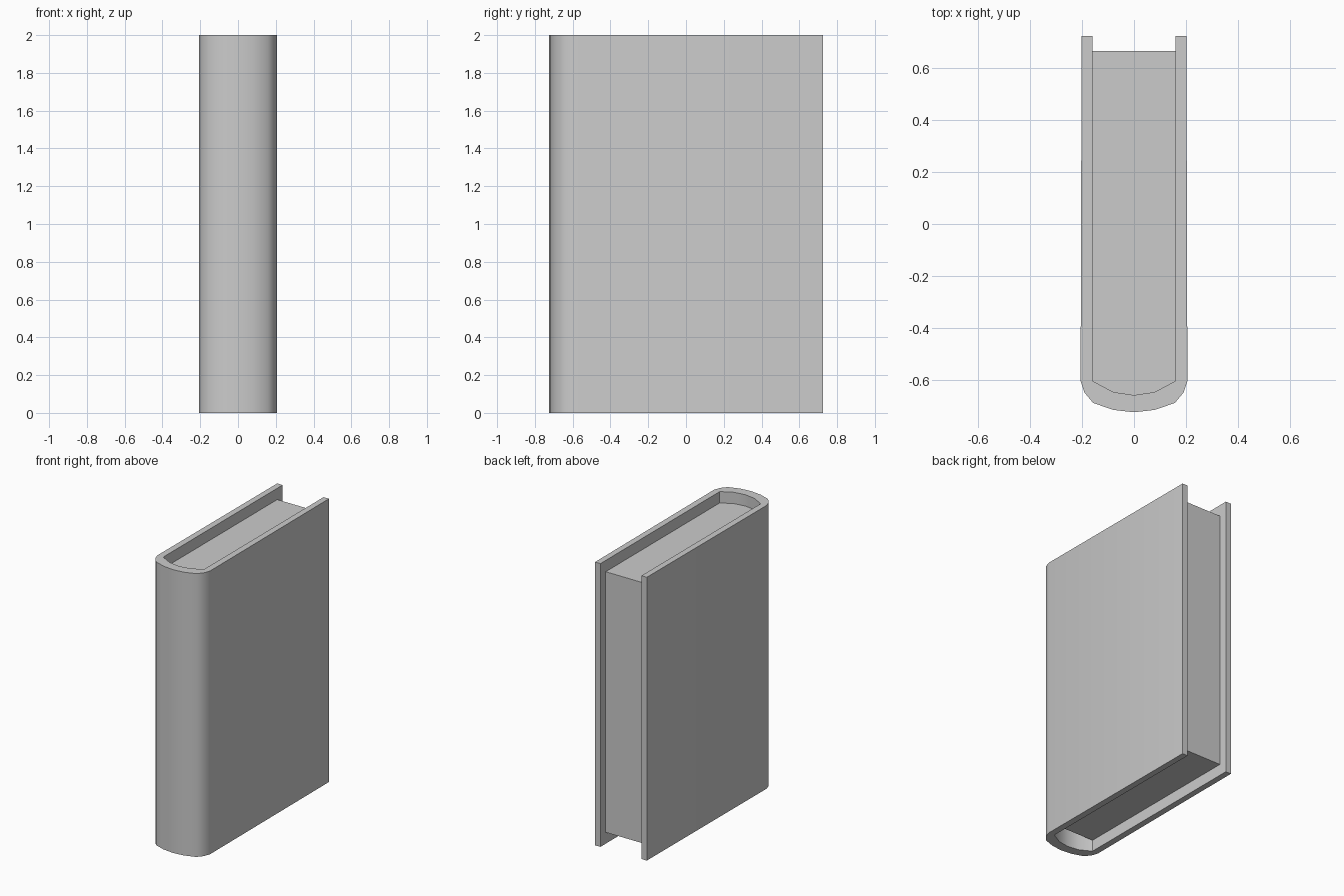
import bpy
import bmesh
import math

if "Cube" in bpy.data.objects:
    bpy.data.objects.remove(bpy.data.objects["Cube"])

H = 2.0          # book height
INSET = 0.08     # pages sit below the cover edge at top and bottom


def mirrored(half):
    """Right-hand profile down to the centre line, then back up the left."""
    return half + [(-x, y) for x, y in reversed(half) if x > 0]


def make_object(name, bm):
    mesh = bpy.data.meshes.new(name)
    bm.to_mesh(mesh)
    bm.free()
    obj = bpy.data.objects.new(name, mesh)
    bpy.context.collection.objects.link(obj)
    return obj


# Cross-sections seen from above (fore edge to spine centre)
outer = mirrored([(0.202, 0.726), (0.206, -0.605), (0.191, -0.65),
                  (0.158, -0.69), (0.08, -0.717), (0, -0.726)])
spine_inner = mirrored([(0.16, -0.605), (0.08, -0.648), (0, -0.66)])
inner = [(0.16, 0.726)] + spine_inner + [(-0.16, 0.726)]

# Cover: two boards and rounded spine as one extruded U profile
bm = bmesh.new()
base = bm.faces.new([bm.verts.new((x, y, 0)) for x, y in outer + inner[::-1]])
ext = bmesh.ops.extrude_face_region(bm, geom=[base], use_keep_orig=True)
bmesh.ops.translate(bm, vec=(0, 0, H),
                    verts=[g for g in ext["geom"] if isinstance(g, bmesh.types.BMVert)])
bmesh.ops.recalc_face_normals(bm, faces=bm.faces)
cover = make_object("cover", bm)
bpy.context.view_layer.objects.active = cover
cover.select_set(True)
bpy.ops.object.shade_smooth_by_angle(angle=math.radians(40))

# Pages: top follows the spine curve, underside stops square before it
bm = bmesh.new()
fore = 0.667
top_outline = [(0.16, fore)] + spine_inner + [(-0.16, fore)]
top = [bm.verts.new((x, y, H - INSET)) for x, y in top_outline]
bottom = [bm.verts.new((x, y, INSET))
          for x, y in [(0.16, fore), (0.16, -0.605), (-0.16, -0.605), (-0.16, fore)]]
bm.faces.new(top[::-1])
bm.faces.new(bottom)
bm.faces.new([top[0], top[1], bottom[1], bottom[0]])      # right side
bm.faces.new([top[-2], top[-1], bottom[3], bottom[2]])    # left side
bm.faces.new([top[-1], top[0], bottom[0], bottom[3]])     # fore edge
make_object("pages", bm)
